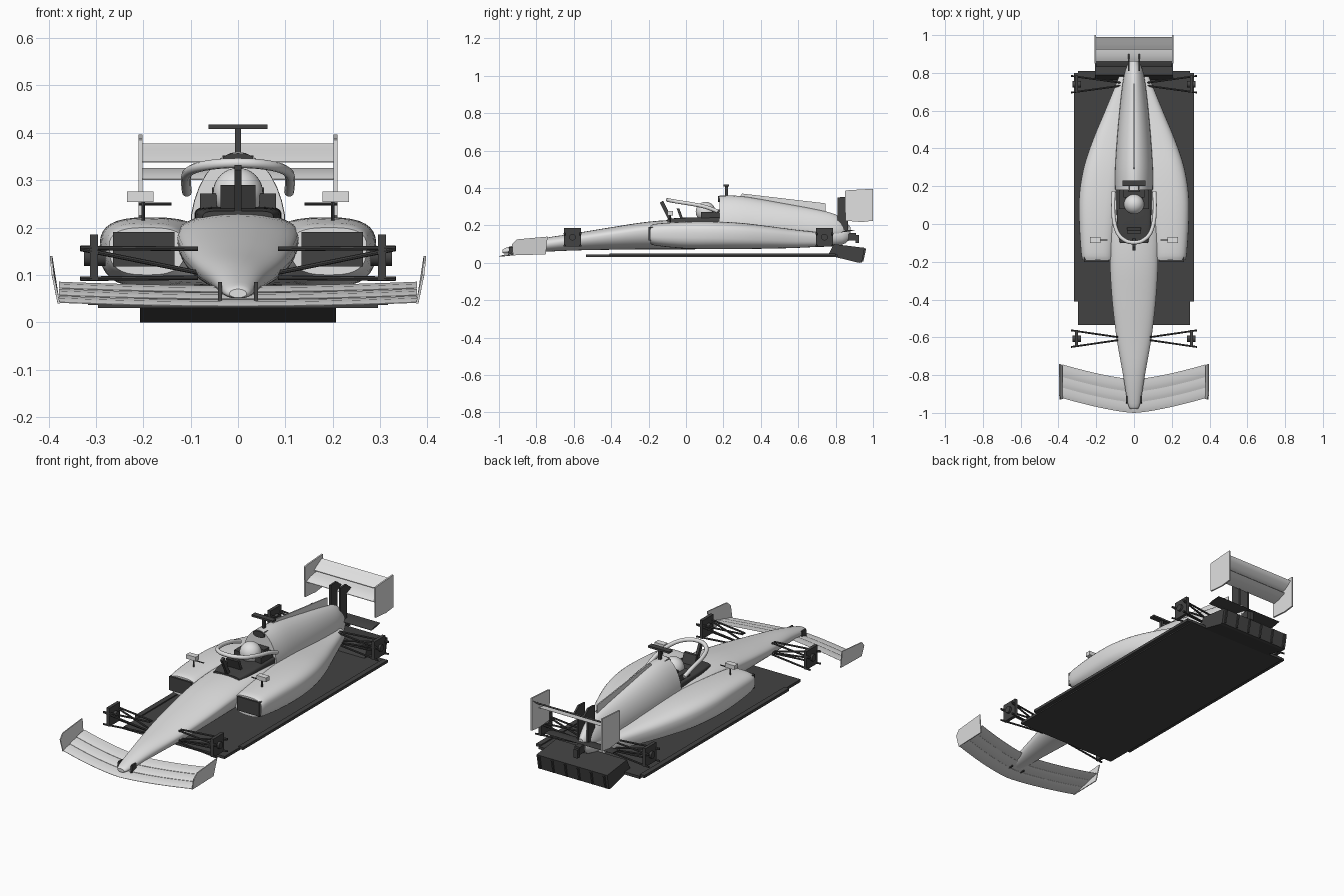
import bpy, bmesh, math
from mathutils import Vector

if "Cube" in bpy.data.objects:
    bpy.data.objects.remove(bpy.data.objects["Cube"])


def material(name, v):
    m = bpy.data.materials.new(name)
    m.use_nodes = True
    m.diffuse_color = (v, v, v, 1)
    m.node_tree.nodes["Principled BSDF"].inputs["Base Color"].default_value = (v, v, v, 1)
    return m


LIGHT = material("light grey paint", 0.75)
DARK = material("dark carbon", 0.055)


def build(name, verts, faces, mat, smooth=None):
    bm = bmesh.new()
    vs = [bm.verts.new(v) for v in verts]
    for f in faces:
        bm.faces.new([vs[i] for i in f])
    bmesh.ops.recalc_face_normals(bm, faces=bm.faces)
    me = bpy.data.meshes.new(name)
    bm.to_mesh(me)
    bm.free()
    me.materials.append(mat)
    ob = bpy.data.objects.new(name, me)
    bpy.context.collection.objects.link(ob)
    if smooth:
        bpy.ops.object.select_all(action='DESELECT')
        ob.select_set(True)
        bpy.context.view_layer.objects.active = ob
        bpy.ops.object.shade_smooth_by_angle(angle=math.radians(smooth))
    return ob


def sweep(name, rings, mat, smooth=40):
    """Skin a row of equal rings and cap both ends."""
    n = len(rings[0])
    faces = [list(range(n)), [(len(rings) - 1) * n + i for i in range(n)]]
    for r in range(len(rings) - 1):
        for i in range(n):
            j = (i + 1) % n
            faces.append([r * n + i, r * n + j, r * n + n + j, r * n + n + i])
    return build(name, [p for ring in rings for p in ring], faces, mat, smooth)


def box(name, x, y, z, mat=DARK):
    ring = [(y[0], z[0]), (y[1], z[0]), (y[1], z[1]), (y[0], z[1])]
    return prism(name, ring, x, mat)


def prism(name, poly, x, mat=DARK):
    return sweep(name, [[(a, p[0], p[1]) for p in poly] for a in x], mat, None)


def rod(name, p, q, r=0.005, mat=DARK, sides=8):
    p, q = Vector(p), Vector(q)
    rot = (q - p).to_track_quat('Z', 'Y')
    circle = [rot @ Vector((r * math.cos(a), r * math.sin(a), 0))
              for a in (math.tau * i / sides for i in range(sides))]
    return sweep(name, [[e + c for c in circle] for e in (p, q)], mat)


def spline(rows, steps=4):
    """Catmull-Rom refinement of a list of number tuples."""
    out = []
    for i in range(len(rows) - 1):
        quad = [rows[max(i - 1, 0)], rows[i], rows[i + 1], rows[min(i + 2, len(rows) - 1)]]
        for s in range(steps):
            t = s / steps
            out.append([b + 0.5 * t * (c - a + t * (2 * a - 5 * b + 4 * c - d + t * (3 * (b - c) + d - a)))
                        for a, b, c, d in zip(*quad)])
    return out + [list(rows[-1])]


def loft(name, rows, power, mat=LIGHT, side=1, n=32):
    """Rows hold y, inner x, outer x, bottom, widest height and top."""
    rings = []
    for y, x0, x1, zb, zc, zt in spline(rows):
        ring = []
        for i in range(n):
            a = math.tau * i / n
            c, s = math.cos(a), math.sin(a)
            c = math.copysign(abs(c) ** (2 / power), c)
            s = math.copysign(abs(s) ** (2 / power), s)
            h = zt - zc if s > 0 else zc - zb
            ring.append((side * ((x0 + x1) / 2 + c * (x1 - x0) / 2), y, zc + s * h))
        rings.append(ring)
    return sweep(name, rings, mat)


def sym(rows):
    return [(y, -w, w, b, c, t) for y, w, b, c, t in rows]


def wing(name, half, y0, z0, chord, rise, mat, bow=0.0, lift=0.0, thick=0.007, n=24):
    """Cambered blade spanning x, bowed backwards and upwards at the tips."""
    us = [0, 0.15, 0.4, 0.7, 1]
    rings = []
    for i in range(n + 1):
        k = 2 * i / n - 1
        y, z = y0 + bow * abs(k) ** 1.4, z0 + lift * k * k
        edge = [(u, rise * u ** 1.6) for u in us]
        skin = [(u, h + thick * math.sin(math.pi * min(u + 0.08, 0.97))) for u, h in edge]
        rings.append([(k * half, y + u * chord, z + h) for u, h in edge + skin[::-1]])
    return sweep(name, rings, mat, 50)


# Nose and tub
loft("main_body", sym([
    (-0.98, .018, .052, .06, .07), (-0.95, .033, .05, .066, .085), (-0.8, .058, .057, .092, .125),
    (-0.6, .093, .066, .122, .157), (-0.4, .116, .07, .15, .19), (-0.2, .128, .072, .175, .22),
    (0, .13, .072, .185, .232), (0.2, .11, .075, .18, .23), (0.5, .09, .08, .15, .21),
    (0.8, .05, .09, .14, .19), (0.87, .02, .12, .15, .18)]), 2.1)

# Engine cover, air intake and fin
loft("engine_cover", sym([
    (0.18, .1, .14, .2, .36), (0.3, .1, .14, .2, .356), (0.5, .086, .13, .19, .322),
    (0.7, .066, .12, .17, .285), (0.8, .05, .12, .17, .258), (0.85, .03, .13, .17, .222),
    (0.88, .014, .15, .17, .19)]), 1.85)
prism("engine_fin", [(0.28, .34), (0.3, .37), (0.745, .318), (0.745, .255)], (-.003, .003), LIGHT)
loft("air_intake", sym([(0.172, .033, .325, .34, .357), (0.215, .033, .325, .34, .357)]), 2.5, DARK)
box("camera_post", (-.006, .006), (.208, .225), (.35, .412))
box("camera_bar", (-.062, .062), (.2, .23), (.408, .418))

# Cockpit
loft("cockpit_floor", sym([(-.1, .075, .19, .21, .235), (0, .09, .19, .215, .242),
                           (.19, .092, .19, .215, .244)]), 6, DARK)
box("headrest", (-.055, .055), (.14, .19), (.23, .285))
for s in (1, -1):
    box("headrest_side", sorted((s * .045, s * .08)), (.08, .18), (.235, .272))
prism("steering_wheel", [(-.03, .235), (-.015, .235), (-.035, .29), (-.05, .29)], (-.037, .037))
bpy.ops.mesh.primitive_uv_sphere_add(segments=32, ring_count=16, radius=.053, location=(0, .105, .273))
helmet = bpy.context.object
helmet.name = "helmet"
helmet.data.materials.append(LIGHT)
bpy.ops.object.shade_smooth()

# Safety hoop
path = [(.108, .17, .275), (.11, .1, .3), (.106, .02, .316), (.085, -.05, .327), (.045, -.088, .334)]
path = path + [(0, -.098, .336)] + [(-x, y, z) for x, y, z in reversed(path)]
curve = bpy.data.curves.new("safety_hoop", 'CURVE')
curve.dimensions = '3D'
curve.bevel_depth = .0105
curve.bevel_resolution = 3
curve.use_fill_caps = True
line = curve.splines.new('POLY')
pts = spline(path)
line.points.add(len(pts) - 1)
for p, co in zip(line.points, pts):
    p.co = (*co, 1)
curve.materials.append(LIGHT)
bpy.context.collection.objects.link(bpy.data.objects.new("safety_hoop", curve))
prism("hoop_strut", [(-.14, .322), (-.122, .332), (-.075, .235), (-.092, .225)], (-.007, .007))

# Floor and diffuser
box("floor", (-.296, .296), (-.535, .81), (.03, .044))
for s in (1, -1):
    box("floor_edge", sorted((s * .29, s * .317)), (-.41, .8), (.036, .05))
prism("diffuser", [(.76, .04), (.79, .1), (.955, .08), (.94, .002), (.925, 0)], (-.207, .207))
for i in range(6):
    x = -.19 + .076 * i
    prism("diffuser_fin", [(.92, .082), (.963, .075), (.948, .006), (.92, .006)], (x - .004, x + .004))
box("rear_light", (-.012, .012), (.905, .925), (.105, .15))
box("rear_crash_structure", (-.015, .015), (.84, .91), (.12, .16))

# Front wing
for i in range(3):
    wing("front_wing_blade", .378, -1 + .056 * i, .033 + .015 * i, .066, .014, LIGHT, .078, .008)

# Rear wing
wing("rear_wing_main", .205, .86, .3, .085, .025, LIGHT, thick=.012, n=2)
wing("rear_wing_flap", .205, .925, .337, .065, .04, LIGHT, thick=.01, n=2)
wing("beam_wing", .2, .83, .163, .075, .012, DARK, thick=.008, n=2)

for s in (1, -1):
    # Front wing endplates and nose pylons
    profile = [(-.925, .04), (-.93, .1), (-.905, .125), (-.74, .14), (-.75, .045)]
    sweep("front_endplate", [[(s * (.376 + t + .016 * math.sin((z - .04) * 15)), y, z)
                              for y, z in profile] for t in (0, .005)], LIGHT, None)
    prism("nose_pylon", [(-.95, .045), (-.945, .085), (-.91, .085), (-.91, .045)],
          (s * .038 - .004, s * .038 + .004))

    # Rear wing endplates and pylons
    prism("rear_endplate", [(.852, .225), (.85, .385), (.87, .388), (1, .396), (1, .225), (.94, .218)],
          (s * .206 - .004, s * .206 + .004), LIGHT)
    prism("rear_wing_pylon", [(.81, .18), (.81, .35), (.86, .352), (.9, .32), (.865, .3), (.865, .17)],
          (s * .028 - .005, s * .028 + .005))

    # Sidepods with intakes
    loft("sidepod", [
        (-.19, .112, .272, .1, .158, .2), (-.15, .108, .28, .09, .158, .21), (0, .09, .29, .076, .16, .22),
        (.15, .07, .29, .074, .158, .221), (.3, .05, .266, .074, .15, .213), (.45, .03, .216, .076, .14, .195),
        (.6, .02, .153, .08, .13, .175), (.78, .01, .08, .09, .125, .155)], 2.8, side=s)
    box("sidepod_intake", sorted((s * .134, s * .264)), (-.2, -.12), (.118, .191))

    # Mirrors
    box("mirror", sorted((s * .178, s * .234)), (-.1, -.07), (.254, .276), LIGHT)
    rod("mirror_post", (s * .2, -.085, .2), (s * .2, -.085, .256), .004)
    rod("mirror_arm", (s * .14, -.085, .25), (s * .21, -.085, .25), .003)

    # Suspension corners
    for end, yc, inner in (("front", -.607, .085), ("rear", .74, .07)):
        box(end + "_hub", sorted((s * .296, s * .313)), (yc - .045, yc + .045), (.088, .185))
        for d in (1, -1):
            for zo, zi in ((.157, .155), (.155, .105), (.092, .094)):
                rod(end + "_arm", (s * .333, yc + d * .044, zo), (s * inner, yc + d * .008, zi), .0048)
        rod(end + "_axle", (s * .28, yc, .137), (s * .325, yc, .137), .018, sides=12)
